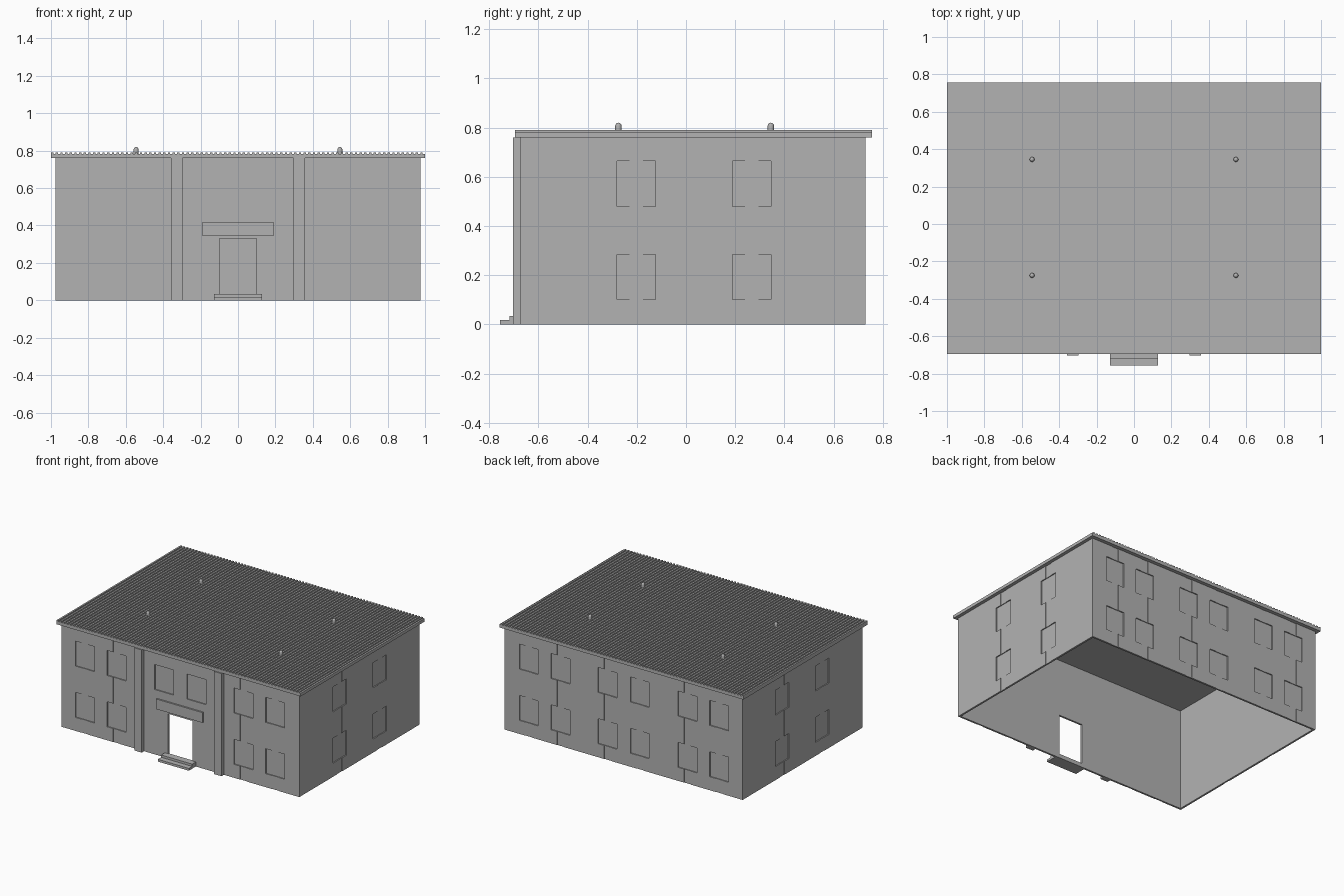
import bpy
import bmesh
import math
from mathutils import Matrix

old = bpy.data.objects.get("Cube")
if old:
    bpy.data.objects.remove(old)

GREY = (0.45, 0.45, 0.45, 1)
mat = bpy.data.materials.new("plain grey")
mat.use_nodes = True
mat.diffuse_color = GREY
mat.node_tree.nodes["Principled BSDF"].inputs["Base Color"].default_value = GREY

# Main measurements
X, FRONT, BACK, H = 0.975, -0.675, 0.73, 0.76
WALL = 0.014


def add_box(bm, x0, x1, y0, y1, z0, z1):
    m = Matrix.Translation(((x0 + x1) / 2, (y0 + y1) / 2, (z0 + z1) / 2))
    m = m @ Matrix.Diagonal((x1 - x0, y1 - y0, z1 - z0, 1))
    bmesh.ops.create_cube(bm, size=1, matrix=m)


def finish(name, bm):
    me = bpy.data.meshes.new(name)
    bm.to_mesh(me)
    bm.free()
    me.materials.append(mat)
    ob = bpy.data.objects.new(name, me)
    bpy.context.scene.collection.objects.link(ob)
    return ob


def boxes(name, *dims):
    bm = bmesh.new()
    for d in dims:
        add_box(bm, *d)
    return finish(name, bm)


def wall_boxes(wall, a0, a1, z0, z1, depth):
    """Box sunk into one wall, spanning a0..a1 along it."""
    if wall == "front":
        return (a0, a1, FRONT - 0.02, FRONT + depth, z0, z1)
    if wall == "back":
        return (a0, a1, BACK - depth, BACK + 0.02, z0, z1)
    if wall == "right":
        return (-X - 0.02, -X + depth, a0, a1, z0, z1)
    return (X - depth, X + 0.02, a0, a1, z0, z1)


# Window recesses and the shallow vertical channels linking the storeys
LONG = [-0.86, -0.60, -0.21, 0.055, 0.44, 0.70]
SIDE = [-0.28, 0.19]
LOW, HIGH = (0.10, 0.285), (0.48, 0.665)
windows, channels = [], []
for wall in ("front", "back", "left", "right"):
    is_long = wall in ("front", "back")
    for a in LONG if is_long else SIDE:
        over_door = wall == "front" and abs(a) < 0.3
        for z0, z1 in (HIGH,) if over_door else (LOW, HIGH):
            windows.append(wall_boxes(wall, a, a + 0.155, z0, z1, 0.008))
        if not over_door:
            channels.append(wall_boxes(wall, a + 0.05, a + 0.105, -0.1, H + 0.1, 0.003))

# Hollow walls, open underneath, cut by the room, doorway and recesses
walls = boxes("walls", (-X, X, FRONT, BACK, 0, H))
room = (-X + WALL, X - WALL, FRONT + WALL, BACK - WALL, -0.1, H - 0.006)
cutters = {
    "room_cutter": [room],
    "door_cutter": [(-0.10, 0.10, FRONT - 0.1, FRONT + 0.1, 0.03, 0.33)],
    "channel_cutter": channels,
    "window_cutter": windows,
}
for name, dims in cutters.items():
    cutter = boxes(name, *dims)
    cutter.hide_render = True
    cutter.hide_viewport = True
    cutter.display_type = "WIRE"
    mod = walls.modifiers.new(name, "BOOLEAN")
    mod.operation = "DIFFERENCE"
    mod.solver = "EXACT"
    mod.object = cutter

# Front pilasters, lintel panel and entrance steps
boxes("pilasters", *[(s * 0.327 - 0.03, s * 0.327 + 0.03, -0.703, FRONT, 0, H) for s in (-1, 1)])
boxes("lintel_panel", (-0.19, 0.19, -0.687, FRONT, 0.345, 0.42))
boxes("lower_step", (-0.127, 0.127, -0.757, FRONT, 0, 0.017))
boxes("upper_step", (-0.127, 0.127, -0.718, FRONT, 0.017, 0.034))

# Roof slab with ribs running front to back
boxes("roof_slab", (-1, 1, -0.695, 0.757, H, 0.783))
rib = boxes("roof_ribs", (-1, -0.9875, -0.695, 0.757, 0.783, 0.79))
arr = rib.modifiers.new("repeat", "ARRAY")
arr.count = 80
arr.use_relative_offset = False
arr.use_constant_offset = True
arr.constant_offset_displace = (0.025, 0, 0)

# Domed roof vents
for i, (x, y) in enumerate([(x, y) for x in (-0.545, 0.545) for y in (-0.275, 0.345)]):
    bm = bmesh.new()
    profile = [(0.013, 0.78), (0.013, 0.806)]
    profile += [(0.013 * math.cos(t), 0.806 + 0.014 * math.sin(t)) for t in (0.4, 0.8, 1.2, math.pi / 2)]
    vs = [bm.verts.new((x + r, y, z)) for r, z in profile]
    edges = [bm.edges.new(p) for p in zip(vs, vs[1:])]
    bmesh.ops.spin(bm, geom=vs + edges, cent=(x, y, 0), axis=(0, 0, 1), angle=math.tau, steps=16)
    bmesh.ops.remove_doubles(bm, verts=bm.verts, dist=0.0002)
    bmesh.ops.recalc_face_normals(bm, faces=bm.faces)
    for f in bm.faces:
        f.smooth = True
    finish(f"roof_vent_{i + 1}", bm)
